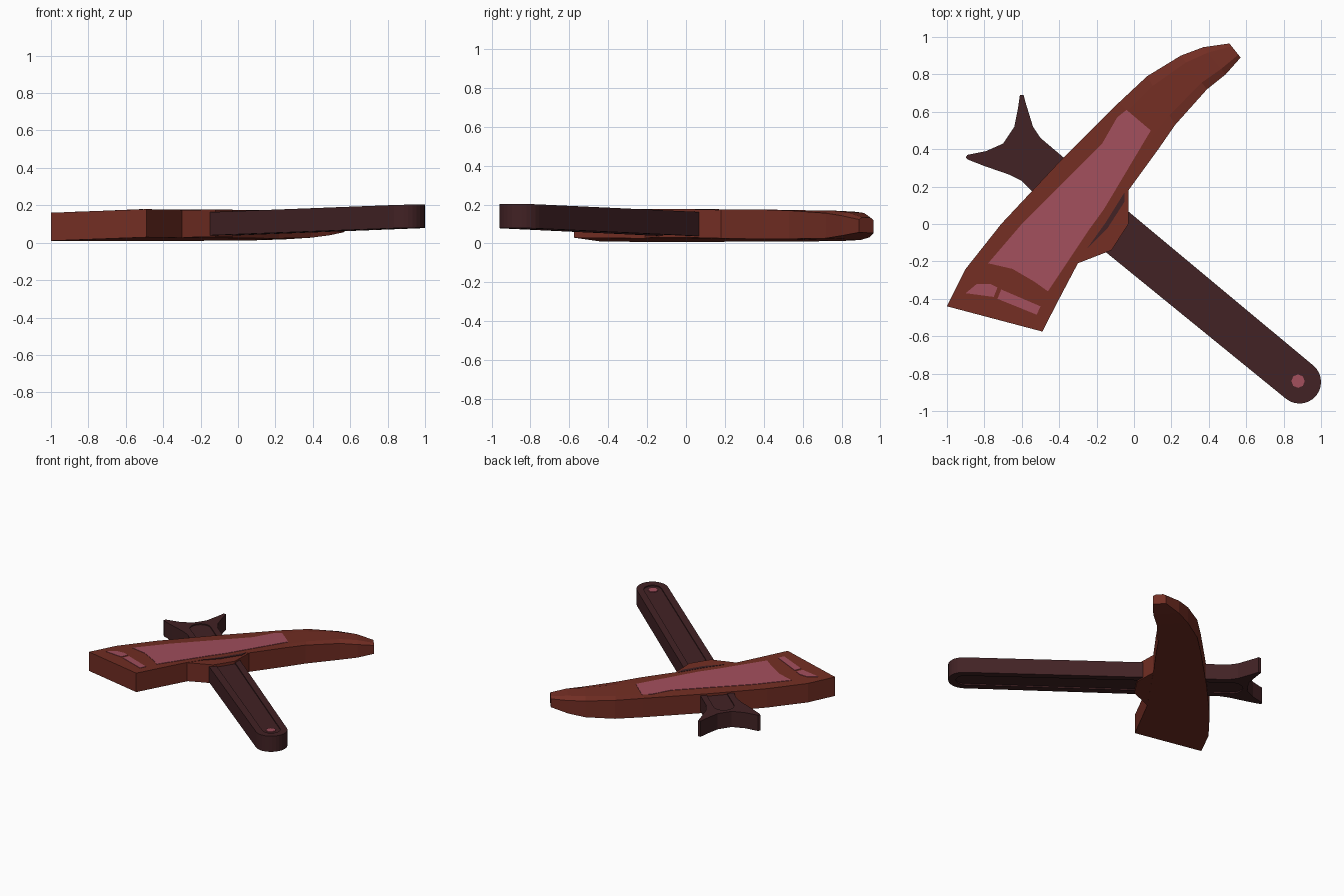
import bpy, bmesh
from math import radians, cos, sin

cube = bpy.data.objects.get("Cube")
if cube:
    bpy.data.objects.remove(cube, do_unlink=True)

AXIS = (0.775, -0.635)      # direction of the handle in plan
ANGLE = -39.3               # the same direction in degrees
HEAD_TILT, HANDLE_TILT = 0.04, 0.03


def material(name, rgb):
    m = bpy.data.materials.new(name)
    m.use_nodes = True
    m.diffuse_color = (*rgb, 1)
    m.node_tree.nodes["Principled BSDF"].inputs["Base Color"].default_value = (*rgb, 1)
    return m


RUST = material("rust red", (0.17, 0.027, 0.017))
DARK = material("dark wood", (0.054, 0.016, 0.018))
PINK = material("dusty pink", (0.36, 0.077, 0.108))


def finish(name, bm, mat):
    bmesh.ops.recalc_face_normals(bm, faces=bm.faces)
    mesh = bpy.data.meshes.new(name)
    bm.to_mesh(mesh)
    bm.free()
    mesh.materials.append(mat)
    obj = bpy.data.objects.new(name, mesh)
    bpy.context.collection.objects.link(obj)
    return obj


def tilt(obj, slope):
    for v in obj.data.vertices:
        v.co.z += slope * (AXIS[0] * v.co.x + AXIS[1] * v.co.y)
    return obj


def prism(name, outline, low, high, mat):
    bm = bmesh.new()
    base = bm.faces.new([bm.verts.new((x, y, low)) for x, y in outline])
    ext = bmesh.ops.extrude_face_region(bm, geom=[base], use_keep_orig=True)
    for v in ext["geom"]:
        if isinstance(v, bmesh.types.BMVert):
            v.co.z = high
    return finish(name, bm, mat)


def arc(cx, cy, r, start, end, steps):
    angles = [radians(start + (end - start) * i / steps) for i in range(steps + 1)]
    return [(cx + r * cos(a), cy + r * sin(a)) for a in angles]


# Head: stations of left point, right point, crown height, edge drop, bottom height
stations = [
    ((-1, -.44), (-.49, -.575), .18, 0, .03),
    ((-.9, -.24), (-.4, -.4), .18, 0, .03),
    ((-.71, 0), (-.3, -.21), .18, 0, .03),
    ((-.42, .31), (-.03, .18), .18, 0, .03),
    ((-.08, .65), (.13, .4), .18, 0, .03),
    ((.07, .79), (.22, .53), .18, .004, .03),
    ((.25, .9), (.39, .72), .177, .015, .033),
    ((.37, .945), (.49, .8), .168, .02, .045),
    ((.51, .965), (.57, .89), .14, .012, .062),
]
bm = bmesh.new()
rings = []
for (lx, ly), (rx, ry), top, drop, low in stations:
    ring = []
    for f, z in ((0, low), (0, top - drop), (.2, top), (.8, top), (1, top - drop), (1, low)):
        ring.append(bm.verts.new((lx + (rx - lx) * f, ly + (ry - ly) * f, z)))
    rings.append(ring)
for a, b in zip(rings, rings[1:]):
    for i in range(6):
        j = (i + 1) % 6
        bm.faces.new((a[i], a[j], b[j], b[i]))
bm.faces.new(rings[0])
bm.faces.new(rings[-1])
tilt(finish("head", bm, RUST), HEAD_TILT)

# Collar where the handle enters the head
collar = [(-.3, -.21), (-.12, -.14), (-.03, 0), (-.03, .18), (-.2, .1)]
tilt(prism("collar", collar, .032, .178, RUST), HEAD_TILT)
slit = [(-.25, -.13), (-.14, -.02), (-.05, .12), (-.05, .17), (-.15, .01)]
tilt(prism("collar_slit", slit, .177, .182, DARK), HEAD_TILT)

# Pink inlays on the head
inlays = {
    "long_inlay": [(-.04, .61), (-.09, .57), (-.17, .43), (-.33, .27), (-.6, 0), (-.78, -.21),
                   (-.65, -.24), (-.53, -.31), (-.46, -.36), (-.24, -.03), (-.16, .08), (.09, .5)],
    "short_inlay": [(-.9, -.37), (-.84, -.32), (-.77, -.32), (-.73, -.34), (-.75, -.39)],
    "wide_inlay": [(-.71, -.35), (-.5, -.44), (-.52, -.485), (-.73, -.4)],
}
for name, outline in inlays.items():
    tilt(prism(name, outline, .177, .183, PINK), HEAD_TILT)

# Handle with rounded butt and forked claw
claw = [(-.37, .35), (-.5, .46), (-.54, .52), (-.58, .65), (-.59, .69), (-.61, .69),
        (-.62, .62), (-.64, .52), (-.7, .43), (-.79, .39), (-.89, .37), (-.9, .355),
        (-.89, .345), (-.8, .31), (-.67, .265), (-.6, .23), (-.52, .15)]
butt = arc(.885, -.845, .115, ANGLE - 90, ANGLE + 90, 14)
handle = prism("handle", butt + claw, .04, .164, DARK)

# Shallow channels along the top and the bottom of the handle
channel = (arc(.88, -.84, .065, ANGLE - 90, ANGLE + 90, 12)
           + arc(-.6, .385, .075, ANGLE + 90, ANGLE + 270, 12))
for low, high in ((.156, .2), (0, .05)):
    cutter = prism("channel_cutter", channel, low, high, DARK)
    cutter.hide_render = True
    mod = handle.modifiers.new("channel", 'BOOLEAN')
    mod.operation, mod.solver, mod.object = 'DIFFERENCE', 'EXACT', cutter
    graph = bpy.context.evaluated_depsgraph_get()
    cut = bpy.data.meshes.new_from_object(handle.evaluated_get(graph))
    handle.modifiers.clear()
    handle.data = cut
    bpy.data.objects.remove(cutter, do_unlink=True)
tilt(handle, HANDLE_TILT)

# Pink stud at the butt
tilt(prism("butt_stud", arc(.877, -.84, .036, 0, 315, 7), .154, .162, PINK), HANDLE_TILT)
